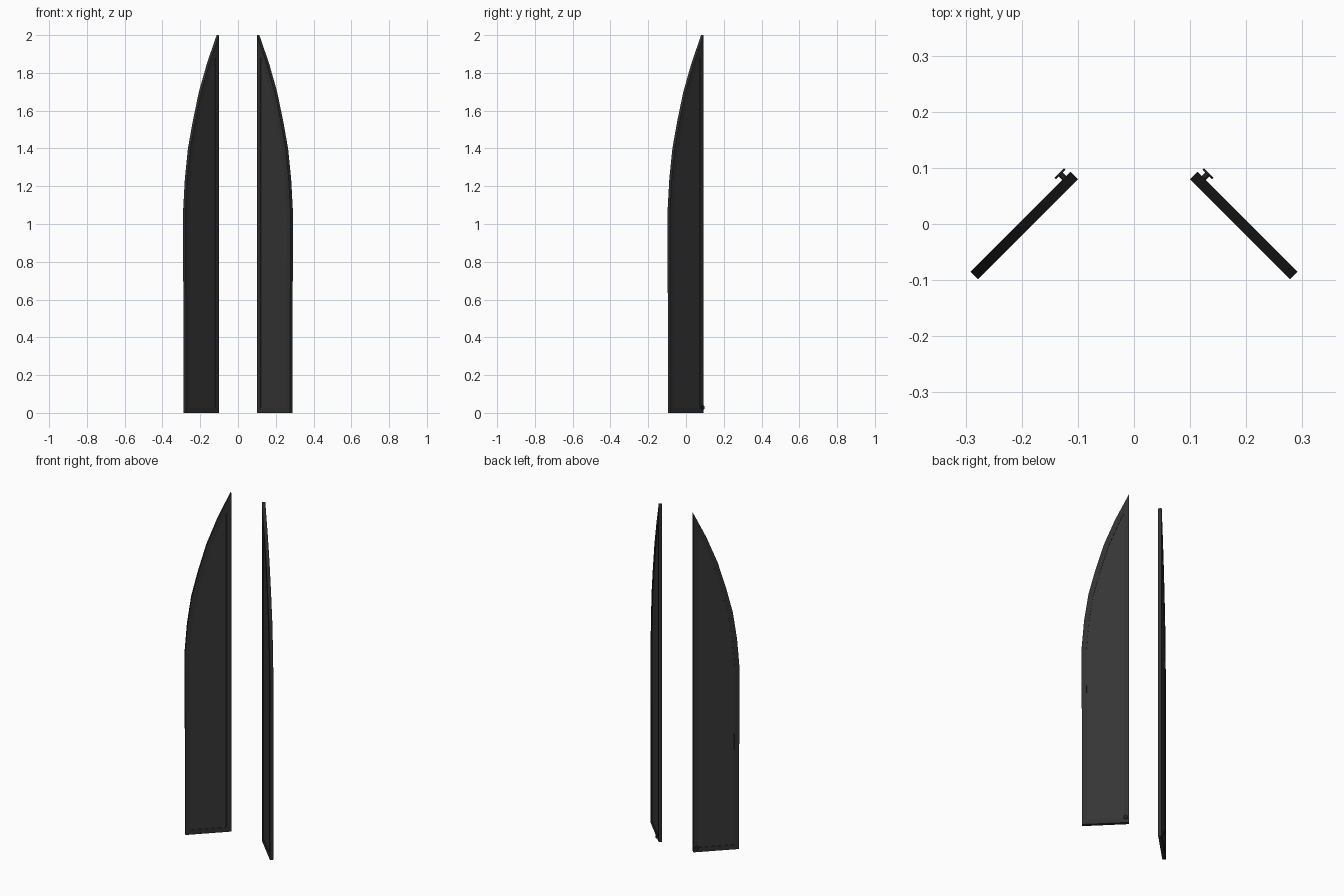
import bpy, bmesh, math
from mathutils import Matrix, Vector

cube = bpy.data.objects.get("Cube")
if cube:
    bpy.data.objects.remove(cube, do_unlink=True)


def material(name, value):
    m = bpy.data.materials.new(name)
    m.use_nodes = True
    col = (value, value, value, 1)
    m.diffuse_color = col
    m.node_tree.nodes["Principled BSDF"].inputs["Base Color"].default_value = col
    return m


panel_mat = material("charcoal panel", 0.036)
frame_mat = material("dark frame", 0.031)
fitting_mat = material("black fitting", 0.015)

THICK = 0.0185
RECESS = 0.003
# Outline of one leaf: distance from the straight inner edge, height
OUTLINE = [(0, 0), (0.249, 0), (0.249, 0.5), (0.252, 1.06), (0.238, 1.24),
           (0.215, 1.4), (0.18, 1.54), (0.133, 1.7), (0.073, 1.85), (0, 2)]


def inset(points, d):
    """Move every side of a counter-clockwise outline inwards."""
    result = []
    n = len(points)
    for i in range(n):
        a, b, c = (Vector(points[(i + k) % n]) for k in (-1, 0, 1))
        u, v = (b - a).normalized(), (c - b).normalized()
        n1, n2 = Vector((-u.y, u.x)), Vector((-v.y, v.x))
        result.append(b + (n1 + n2) * d / (1 + n1.dot(n2)))
    return result


def place(name, bm, side, mat):
    """Turn the leaf diagonally and mirror it to its side."""
    bm.transform(Matrix.Translation((0.1065, 0.0865, 0)) @ Matrix.Rotation(-math.pi / 4, 4, "Z"))
    if side < 0:
        bm.transform(Matrix.Scale(-1, 4, (1, 0, 0)))
    bmesh.ops.recalc_face_normals(bm, faces=bm.faces[:])
    me = bpy.data.meshes.new(name)
    bm.to_mesh(me)
    bm.free()
    me.materials.append(mat)
    ob = bpy.data.objects.new(name, me)
    bpy.context.collection.objects.link(ob)
    return ob


def frame(side, name):
    bm = bmesh.new()
    loops = []
    half = THICK / 2
    for pts, y in ((OUTLINE, -half), (OUTLINE, half),
                   (inset(OUTLINE, 0.027), half), (inset(OUTLINE, 0.027), -half)):
        loops.append([bm.verts.new((p[0], y, p[1])) for p in pts])
    n = len(OUTLINE)
    for k in range(4):
        a, b = loops[k], loops[(k + 1) % 4]
        for i in range(n):
            j = (i + 1) % n
            bm.faces.new((a[i], a[j], b[j], b[i]))
    place(name + "_frame", bm, side, frame_mat)


def panel(side, name):
    bm = bmesh.new()
    half = THICK / 2 - RECESS
    pts = inset(OUTLINE, 0.026)
    front, back = ([bm.verts.new((p[0], y, p[1])) for p in pts] for y in (-half, half))
    bm.faces.new(front)
    bm.faces.new(back)
    for i in range(len(pts)):
        j = (i + 1) % len(pts)
        bm.faces.new((front[i], front[j], back[j], back[i]))
    place(name + "_panel", bm, side, panel_mat)


def knob(side, name):
    # Short stem with a wider cap on the back face
    bm = bmesh.new()
    for radius, depth, y in ((0.005, 0.012, 0.013), (0.012, 0.004, 0.02)):
        m = Matrix.Translation((0.016, y, 0.028)) @ Matrix.Rotation(math.pi / 2, 4, "X")
        bmesh.ops.create_cone(bm, cap_ends=True, segments=12, radius1=radius,
                              radius2=radius, depth=depth, matrix=m)
    place(name + "_knob", bm, side, fitting_mat)


for side, name in ((1, "left"), (-1, "right")):
    frame(side, name)
    panel(side, name)
    knob(side, name)
